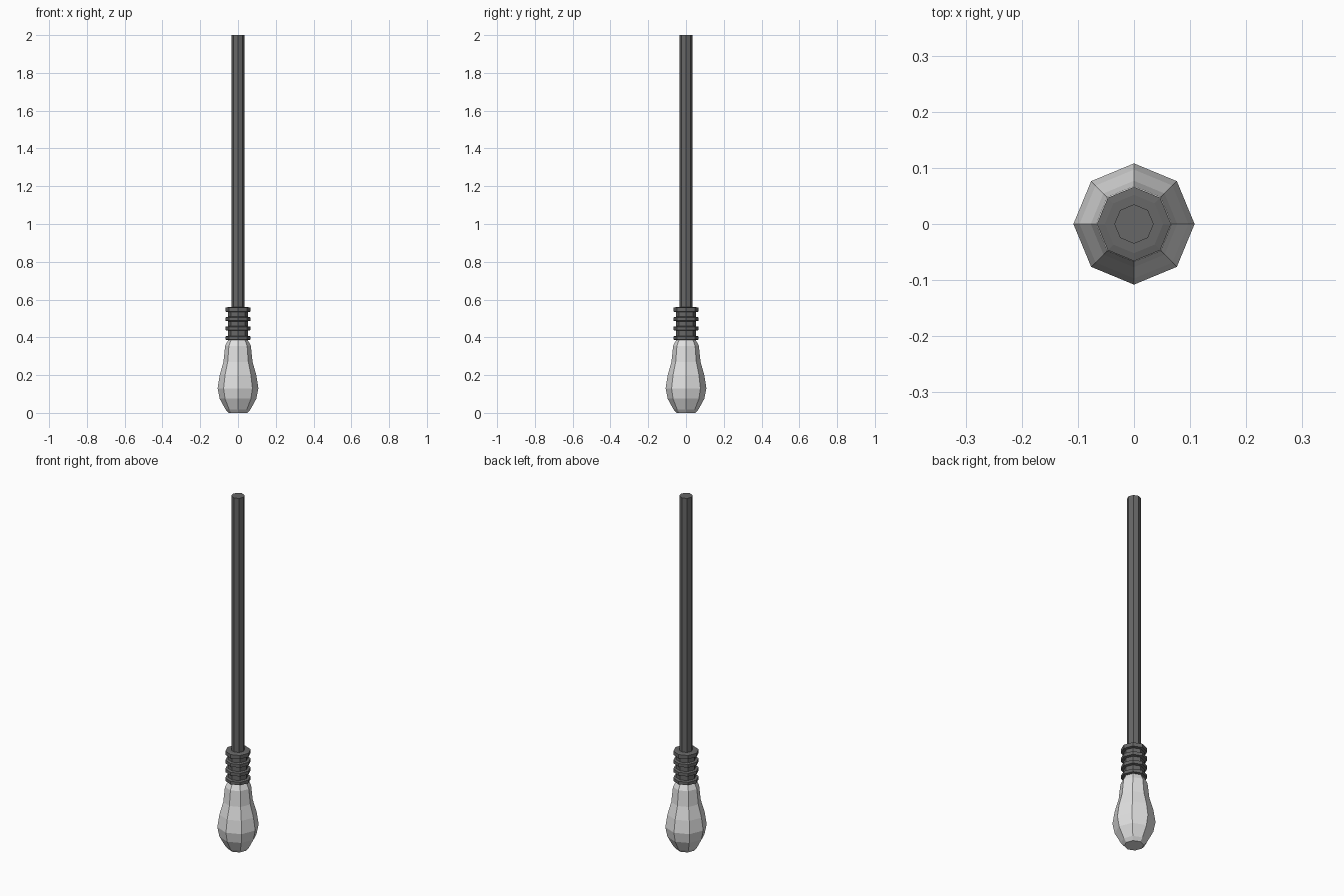
import bpy, bmesh, math

if "Cube" in bpy.data.objects:
    bpy.data.objects.remove(bpy.data.objects["Cube"])

SIDES = 8

def material(name, v):
    m = bpy.data.materials.new(name)
    m.diffuse_color = (v, v, v, 1)
    m.use_nodes = True
    m.node_tree.nodes["Principled BSDF"].inputs["Base Color"].default_value = m.diffuse_color
    return m

glass = material("pale_grey_glass", 0.75)
dark = material("dark_grey", 0.135)

def lathe(name, profile, mat):
    """Spin (radius, z) points into a closed, flat-faced octagonal solid."""
    bm = bmesh.new()
    rings = [[bm.verts.new((r * math.cos(2 * math.pi * i / SIDES),
                            r * math.sin(2 * math.pi * i / SIDES), z))
              for i in range(SIDES)] for r, z in profile]
    for a, b in zip(rings, rings[1:]):
        for i in range(SIDES):
            j = (i + 1) % SIDES
            bm.faces.new((a[i], a[j], b[j], b[i]))
    bm.faces.new(rings[0][::-1])
    bm.faces.new(rings[-1])
    me = bpy.data.meshes.new(name)
    bm.to_mesh(me)
    bm.free()
    me.materials.append(mat)
    ob = bpy.data.objects.new(name, me)
    bpy.context.collection.objects.link(ob)
    return ob

# Glass bulb, flat at the bottom and tapering to the neck
lathe("bulb", [(0.05, 0.0), (0.066, 0.018), (0.097, 0.075), (0.108, 0.13),
               (0.097, 0.2), (0.077, 0.27), (0.068, 0.355), (0.05, 0.39)], glass)

# Ribbed socket: four raised bands with grooves between
socket = []
for low, high in ((0.385, 0.408), (0.435, 0.459), (0.485, 0.509), (0.533, 0.56)):
    socket += [(0.052, low), (0.066, low + 0.003), (0.066, high - 0.003), (0.052, high)]
lathe("socket", socket, dark)

# Hanging cord
lathe("cord", [(0.035, 0.55), (0.035, 2.0)], dark)
